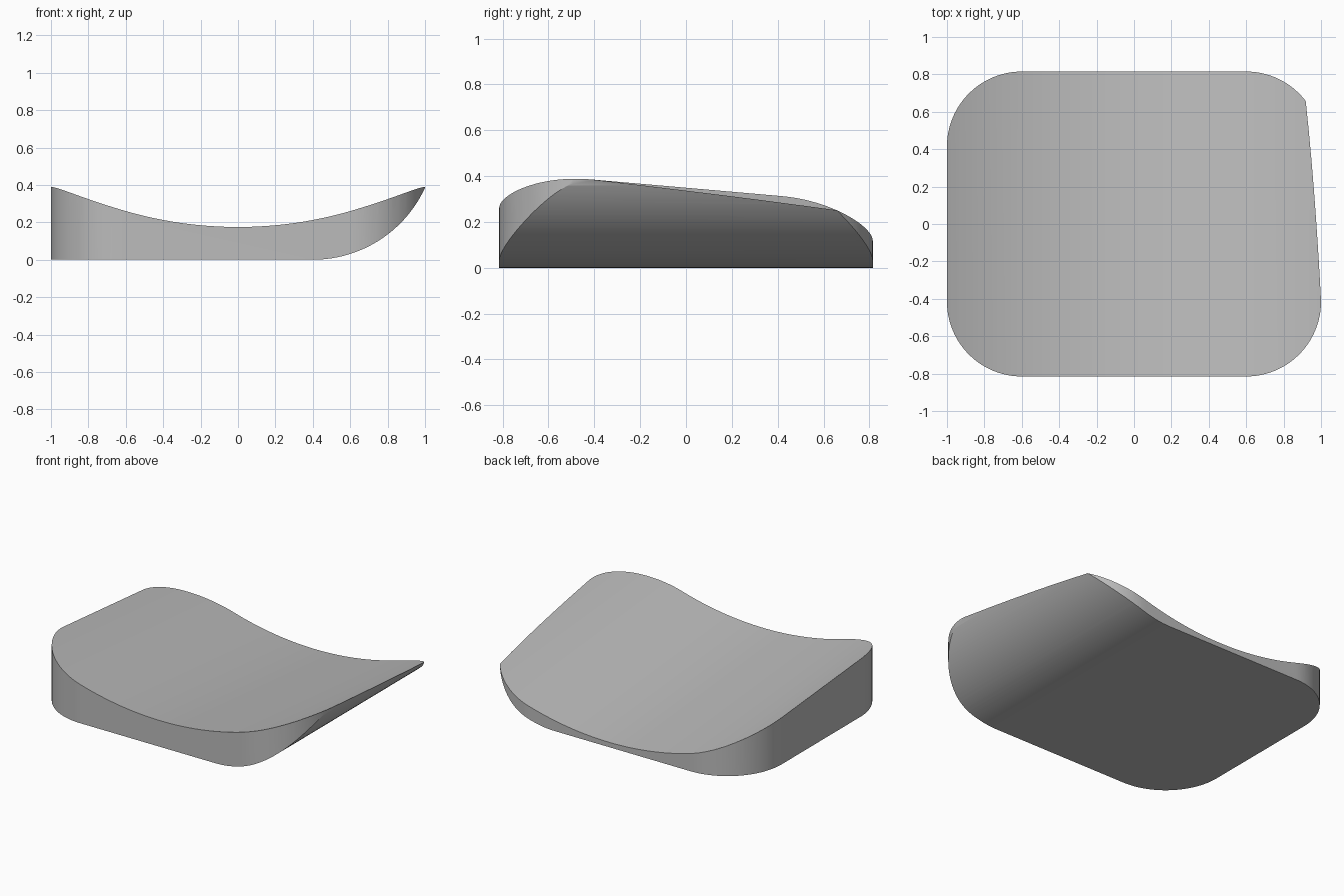
import bpy, bmesh
from math import sin, cos, pi, sqrt, radians, tan

if "Cube" in bpy.data.objects:
    bpy.data.objects.remove(bpy.data.objects["Cube"])

HALF_X, HALF_Y, CORNER = 1.0, 0.815, 0.4
TROUGH_R, TROUGH_Z = 2.16, 0.175      # dished top, height at the front edge
SLOPE = tan(radians(5))               # top falls towards the back
ROLL_X, ROLL_R = 0.4, 0.66            # rounded underside on the left


def extrude(name, start, end):
    """Solid between two matching outlines."""
    bm = bmesh.new()
    a = [bm.verts.new(p) for p in start]
    b = [bm.verts.new(p) for p in end]
    bm.faces.new(a)
    bm.faces.new(b)
    for i in range(len(a)):
        j = (i + 1) % len(a)
        bm.faces.new((a[i], a[j], b[j], b[i]))
    bmesh.ops.recalc_face_normals(bm, faces=bm.faces)
    mesh = bpy.data.meshes.new(name)
    bm.to_mesh(mesh)
    bm.free()
    obj = bpy.data.objects.new(name, mesh)
    bpy.context.collection.objects.link(obj)
    return obj


def cut(target, cutter, operation):
    mod = target.modifiers.new(cutter.name, "BOOLEAN")
    mod.object, mod.operation, mod.solver = cutter, operation, "EXACT"
    bpy.context.view_layer.objects.active = target
    bpy.ops.object.modifier_apply(modifier=mod.name)
    bpy.data.objects.remove(cutter)


# Rounded rectangular block
outline = []
for k, (sx, sy) in enumerate(((1, 1), (-1, 1), (-1, -1), (1, -1))):
    for i in range(25):
        t = (k + i / 24) * pi / 2
        outline.append((sx * (HALF_X - CORNER) + CORNER * cos(t),
                        sy * (HALF_Y - CORNER) + CORNER * sin(t)))
body = extrude("dished_pad", [(x, y, -0.1) for x, y in outline],
               [(x, y, 0.6) for x, y in outline])

# Underside: flat, then rolling up on one side
hull = [(-1.3, 1), (-1.3, 0)]
hull += [(ROLL_X + ROLL_R * sin(i * pi / 80), ROLL_R * (1 - cos(i * pi / 80)))
         for i in range(41)]
hull.append((ROLL_X + ROLL_R, 1))
cut(body, extrude("underside_cutter", [(x, -1, z) for x, z in hull],
                  [(x, 1, z) for x, z in hull]), "INTERSECT")

# Top: shallow trough running front to back, tilted
xs = [-1.2 + 2.4 * i / 64 for i in range(65)]
trough = [(x, TROUGH_Z + TROUGH_R - sqrt(TROUGH_R ** 2 - x * x)) for x in xs]
trough += [(1.2, 1.5), (-1.2, 1.5)]
ends = [[(x, y, z - SLOPE * (y + HALF_Y)) for x, z in trough] for y in (-1, 1)]
cut(body, extrude("trough_cutter", *ends), "DIFFERENCE")

# Plain grey finish
grey = bpy.data.materials.new("light_grey")
grey.use_nodes = True
colour = (0.5, 0.5, 0.5, 1)
grey.diffuse_color = colour
grey.node_tree.nodes["Principled BSDF"].inputs["Base Color"].default_value = colour
body.data.materials.clear()
body.data.materials.append(grey)

bpy.ops.object.select_all(action="DESELECT")
body.select_set(True)
bpy.context.view_layer.objects.active = body
bpy.ops.object.shade_smooth_by_angle(angle=radians(30))
